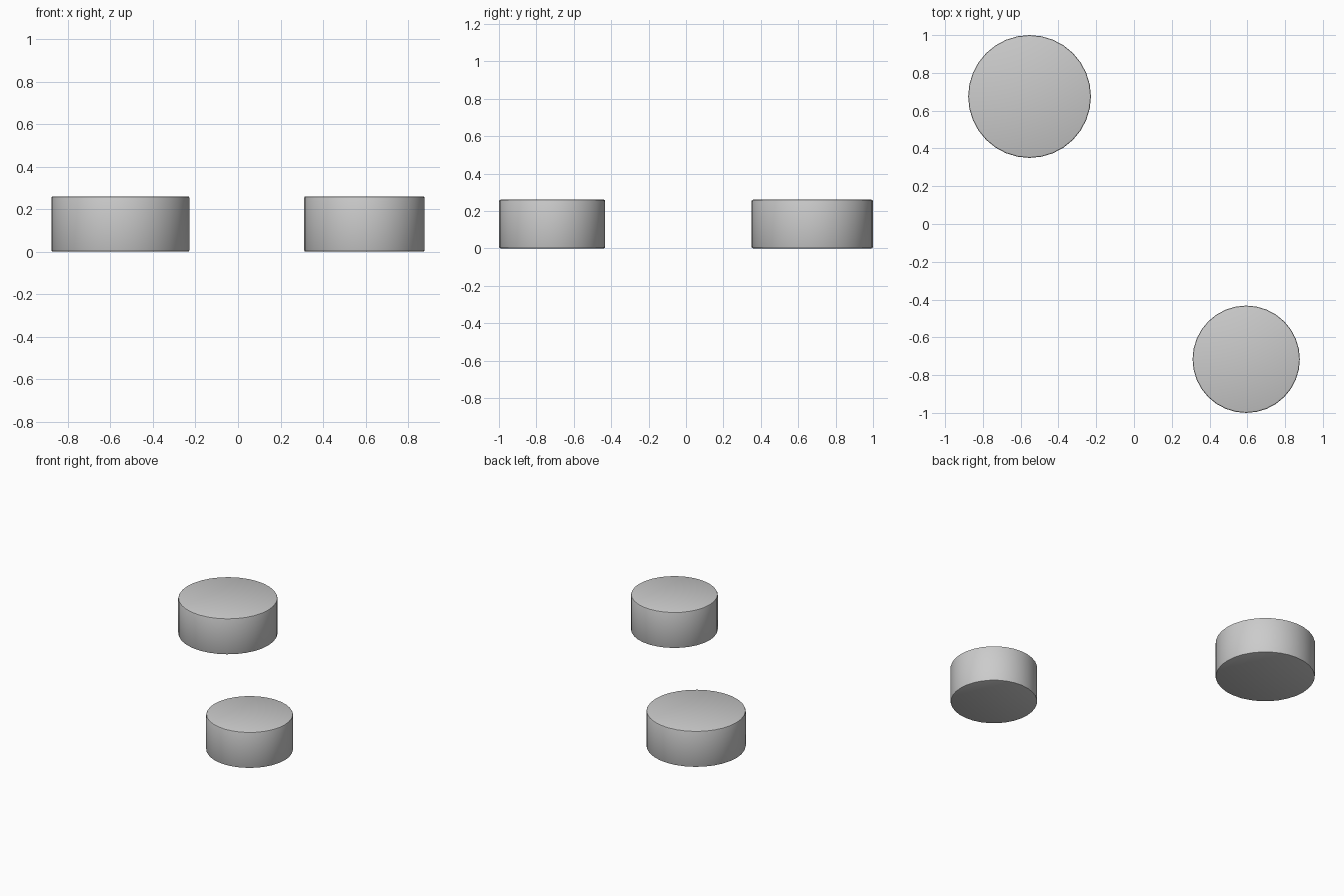
import bpy, math

if "Cube" in bpy.data.objects:
    bpy.data.objects.remove(bpy.data.objects["Cube"])

HEIGHT = 0.26


def disc(name, x, y, radius, sides=32):
    # Closed round puck standing on the ground with a slightly softened rim
    bpy.ops.mesh.primitive_cylinder_add(
        vertices=sides, radius=radius, depth=HEIGHT,
        location=(x, y, HEIGHT / 2))
    ob = bpy.context.object
    ob.name = name
    bevel = ob.modifiers.new("rim", 'BEVEL')
    bevel.width = 0.008
    bevel.segments = 2
    bevel.limit_method = 'ANGLE'
    bevel.angle_limit = math.radians(40)
    bpy.ops.object.modifier_apply(modifier=bevel.name)
    bpy.ops.object.shade_smooth_by_angle(angle=math.radians(30))
    return ob


# Large disc at the back left, small disc at the front right
disc("large_disc", -0.553, 0.675, 0.325)
disc("small_disc", 0.594, -0.716, 0.284)
